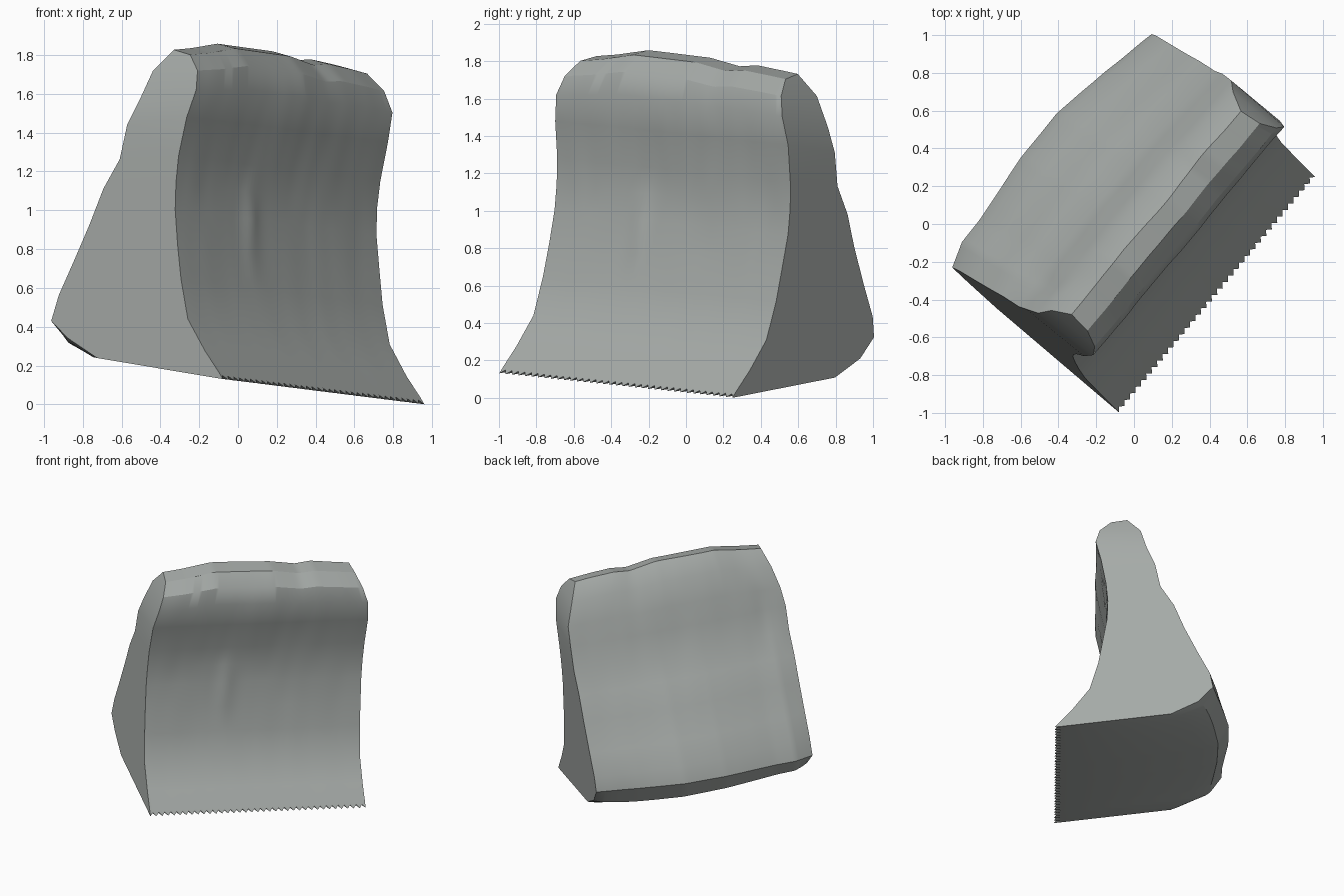
import bpy, bmesh, math
from mathutils import Vector, noise

if "Cube" in bpy.data.objects:
    bpy.data.objects.remove(bpy.data.objects["Cube"])

# Block axes: along its width, towards its back, and up
U = Vector((0.638, 0.766, -0.08)).normalized()
D = Vector((-0.768, 0.64, 0.0)).normalized()
V = U.cross(D)

# Side profile (depth, height): hollow front face and sloping back, paired row by row
FRONT = [(-.579, .065), (-.55, .10), (-.45, .21), (-.325, .375), (-.265, .58), (-.23, .76),
         (-.2, .94), (-.195, 1.08), (-.205, 1.22), (-.245, 1.42), (-.28, 1.58),
         (-.255, 1.69), (-.17, 1.775)]
BACK = [(-.53, .071), (.24, .17), (.45, .28), (.57, .39), (.548, .5), (.465, .66),
        (.363, .867), (.285, 1.05), (.185, 1.2), (.15, 1.38), (.085, 1.52),
        (.04, 1.69), (-.05, 1.80)]
ROWS = len(FRONT)
LEFT, RIGHT, STATIONS = -.825, .803, 72

# Height change of the uneven crest along the width
CREST = [(-.83, -.04), (-.58, -.005), (-.37, .035), (.07, .03), (.27, .0), (.39, .015),
         (.59, .0), (.81, -.02)]
# How far the back swells out along the width
SWELL = [(-.83, 0), (-.69, .45), (-.54, .5), (-.15, .95), (.16, 1), (.49, .55), (.81, 0)]
SWELL_BY_ROW = (0, .24, .16, .11, .10, .08, .06, .05, .04, .03, .03, .02, 0)


def lookup(table, u):
    for (a, p), (b, q) in zip(table, table[1:]):
        if u <= b:
            return p + (q - p) * (u - a) / (b - a)
    return table[-1][1]


def bump(u, t, cu, ct, r):
    return math.exp(-((u - cu) ** 2 + (t - ct) ** 2) / (r * r))


def point(station, row, is_front):
    f = station / STATIONS
    s, t = (FRONT if is_front else BACK)[row]
    # rounded upper corners
    lo = LEFT + .5 * max(0, t - 1.35) ** 2
    hi = RIGHT - .85 * max(0, t - 1.42) ** 2
    u = lo + (hi - lo) * f
    if is_front and row == 0:
        # ragged lip
        if station % 2 and station < STATIONS:
            s, t = s + .022, t + .02
    elif row > 1:
        n = noise.noise(Vector((u * 3 + .37, s * 4, t * 5)))
        n += .4 * noise.noise(Vector((u * 8 + .21, s * 9, t * 9 + 5)))
        s += .008 * n * min(1, t)
    if is_front:
        s -= .03 * bump(u, t, -.23, .9, .06)
    else:
        # swollen back with a shallow dent, and a squarer underside
        k = lookup(SWELL, u)
        if row in (1, 2):
            k = math.sqrt(k)
            t += .03 * k if row == 1 else -.04 * k
        s += SWELL_BY_ROW[row] * k
        if row == 3:
            s, t = s + .02 * (1 - f), t - .025 * (1 - f)
        if row > 3:
            s -= .03 * bump(u, t, -.66, 1.35, .08)
    t += lookup(CREST, u) * max(0, min(1, (t - 1.4) / .35))
    return U * u + D * s + V * t


bm = bmesh.new()
rings = []
for i in range(STATIONS + 1):
    front = [bm.verts.new(point(i, r, True)) for r in range(ROWS)]
    back = [bm.verts.new(point(i, r, False)) for r in range(ROWS)]
    rings.append(front + back[::-1])

# Outer skin
count = 2 * ROWS
for a, b in zip(rings, rings[1:]):
    for j in range(count):
        k = (j + 1) % count
        bm.faces.new((a[j], b[j], b[k], a[k]))
# Flat side walls
for ring in (rings[0], rings[-1]):
    for j in range(ROWS - 1):
        bm.faces.new((ring[j], ring[j + 1], ring[count - 2 - j], ring[count - 1 - j]))
bmesh.ops.recalc_face_normals(bm, faces=bm.faces[:])

mesh = bpy.data.meshes.new("stone_block")
bm.to_mesh(mesh)
bm.free()
block = bpy.data.objects.new("stone_block", mesh)
bpy.context.collection.objects.link(block)

grey = bpy.data.materials.new("pale_grey_stone")
grey.diffuse_color = (0.385, 0.41, 0.395, 1)
grey.use_nodes = True
grey.node_tree.nodes["Principled BSDF"].inputs["Base Color"].default_value = grey.diffuse_color
mesh.materials.append(grey)

bpy.context.view_layer.objects.active = block
block.select_set(True)
bpy.ops.object.shade_smooth_by_angle(angle=math.radians(30))
